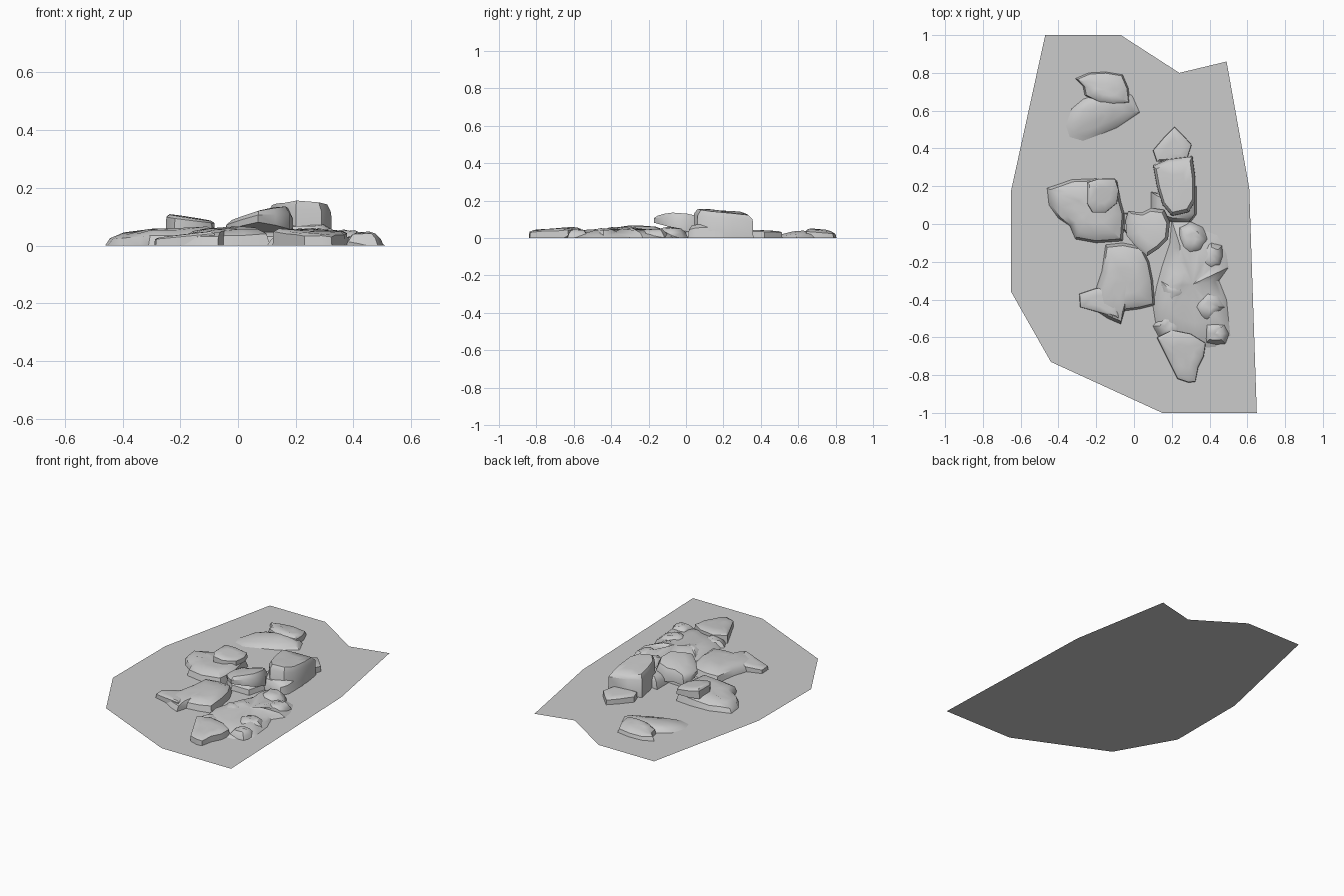
import bpy, bmesh, math, random
from mathutils import Vector

cube = bpy.data.objects.get("Cube")
if cube:
    bpy.data.objects.remove(cube, do_unlink=True)

grey = bpy.data.materials.new("stone grey")
grey.use_nodes = True
colour = (0.6, 0.6, 0.6, 1)
grey.diffuse_color = colour
grey.node_tree.nodes["Principled BSDF"].inputs["Base Color"].default_value = colour

DOME = ((1, 0), (0.93, 0.62), (0.72, 0.92), (0.38, 1))
BLOCK = ((1, 0), (0.98, 0.8), (0.85, 0.97), (0.45, 1))
LOW = ((1, 0), (0.85, 0.5), (0.6, 0.85), (0.3, 1))


def finish(name, bm, angle=40):
    bmesh.ops.recalc_face_normals(bm, faces=bm.faces)
    mesh = bpy.data.meshes.new(name)
    bm.to_mesh(mesh)
    bm.free()
    mesh.materials.append(grey)
    obj = bpy.data.objects.new(name, mesh)
    bpy.context.collection.objects.link(obj)
    bpy.ops.object.select_all(action='DESELECT')
    obj.select_set(True)
    bpy.context.view_layer.objects.active = obj
    bpy.ops.object.shade_smooth_by_angle(angle=math.radians(angle))
    return obj


def rock(name, outline, centre, top, tilt=(0, 0), profile=DOME, lift=None, bump=0.0, seed=1):
    """Rings shrink from the outline to the centre and rise to a tilted top.
    lift(x, y) raises the underside of a stone resting on others."""
    rng = random.Random(seed)
    bm = bmesh.new()
    c = Vector(centre)
    rings = []
    for scale, rise in profile:
        ring = []
        for p in outline:
            q = c + (Vector(p) - c) * scale
            low = lift(*q) if lift else 0
            high = top + tilt[0] * (q.x - c.x) + tilt[1] * (q.y - c.y)
            high += rng.uniform(-bump, bump)
            ring.append(bm.verts.new((q.x, q.y, low + (high - low) * rise)))
        rings.append(ring)
    n = len(outline)
    for a, b in zip(rings, rings[1:]):
        for i in range(n):
            j = (i + 1) % n
            bm.faces.new((a[i], a[j], b[j], b[i]))
    peak = bm.verts.new((c.x, c.y, top))
    for i in range(n):
        bm.faces.new((rings[-1][i], rings[-1][(i + 1) % n], peak))
    if lift:
        bm.faces.new(rings[0][::-1])
    return finish(name, bm)


# Flat ground sheet
bm = bmesh.new()
corners = [(-.47, 1), (-.65, .18), (-.65, -.36), (-.44, -.73), (.15, -1),
           (.65, -1), (.61, .19), (.49, .86), (.24, .8), (-.07, 1)]
bm.faces.new([bm.verts.new((x, y, 0)) for x, y in corners])
finish("ground_sheet", bm)

# Lone rock at the back: a ridge behind a low apron
rock("back_rock_apron",
     [(-.27, .66), (-.33, .61), (-.36, .52), (-.34, .46), (-.27, .44), (-.19, .47),
      (-.09, .51), (.03, .59), (-.01, .68), (-.1, .72)],
     (-.17, .6), .035, (.02, .1), LOW, bump=.004)
rock("back_rock_ridge",
     [(-.31, .77), (-.24, .8), (-.15, .805), (-.06, .79), (-.03, .72), (-.02, .64),
      (-.1, .63), (-.18, .64), (-.26, .68), (-.27, .73)],
     (-.15, .71), .045, (0, -.1), bump=.004, seed=2)

# Rocks on the right side with a slab on top
rock("right_rock",
     [(-.46, .19), (-.4, .21), (-.33, .235), (-.2, .24), (-.09, .23), (-.07, .12),
      (-.05, .05), (-.06, -.09), (-.2, -.1), (-.31, -.08), (-.34, -.01), (-.4, .03), (-.45, .1)],
     (-.23, .07), .058, (.08, 0), bump=.006, seed=3)
rock("right_slab",
     [(-.25, .22), (-.19, .24), (-.1, .24), (-.08, .18), (-.09, .11),
      (-.15, .06), (-.22, .06), (-.25, .11)],
     (-.16, .15), .097, (-.16, .02), BLOCK, lift=lambda x, y: .05)

# Centre boulder leaning over its neighbours
rock("centre_boulder",
     [(-.045, .02), (-.03, .07), (.04, .06), (.09, .085), (.16, .075), (.19, .01),
      (.18, -.08), (.13, -.13), (.07, -.17), (.01, -.12), (-.04, -.06)],
     (.08, -.03), .118, (.27, -.08), ((1, 0), (1, .55), (.85, .9), (.45, 1)),
     lift=lambda x, y: max(.02, .035 - .27 * y))
rock("centre_support",
     [(-.06, .06), (.08, .05), (.18, .02), (.15, -.1), (.02, -.1), (-.06, -.03)],
     (.06, 0), .05)

# Tall boulder and its small neighbours
rock("tall_boulder",
     [(.1, .31), (.18, .345), (.31, .36), (.325, .25), (.325, .12), (.29, .06),
      (.2, .04), (.15, .1), (.12, .2)],
     (.22, .19), .145, (-.06, -.09), BLOCK, bump=.004, seed=4)
rock("tall_boulder_skirt",
     [(.09, .17), (.15, .16), (.33, .2), (.33, .05), (.3, .01), (.2, .01), (.09, .05)],
     (.21, .09), .075, (.1, .1), bump=.005, seed=5)
rock("pointed_stone",
     [(.1, .39), (.16, .46), (.215, .515), (.26, .47), (.305, .42), (.28, .34), (.12, .33)],
     (.21, .4), .042, (0, -.05), BLOCK)

# Broad flat rock at the front
rock("front_flat_rock",
     [(-.15, -.11), (-.06, -.1), (.04, -.12), (.08, -.2), (.1, -.3), (.11, -.43), (.03, -.45),
      (-.05, -.46), (-.07, -.53), (-.14, -.5), (-.2, -.46), (-.2, -.34), (-.17, -.25)],
     (-.04, -.31), .06, (.06, .04), DOME, bump=.003, seed=6)
rock("front_flat_spur",
     [(-.29, -.37), (-.2, -.34), (-.1, -.33), (-.08, -.5), (-.18, -.47), (-.285, -.44)],
     (-.18, -.41), .04, (.12, 0), BLOCK)

# Long rubble bank at the front left
rock("rubble_bank",
     [(.2, .02), (.28, .02), (.36, -.03), (.44, -.06), (.49, -.16), (.5, -.23), (.45, -.3),
      (.49, -.4), (.5, -.5), (.51, -.59), (.43, -.65), (.33, -.66), (.22, -.64), (.12, -.56),
      (.1, -.43), (.12, -.33), (.15, -.22), (.19, -.1)],
     (.31, -.32), .047, (-.05, 0), LOW, bump=.014, seed=8)
for i, (x, y, size, height) in enumerate([
        (.3, -.08, .09, .055), (.41, -.17, .08, .048), (.2, -.36, .08, .055),
        (.39, -.44, .09, .048), (.43, -.58, .075, .045), (.19, -.54, .085, .04)]):
    spread = random.Random(i + 20)
    outline = []
    for k in range(8):
        r = size * spread.uniform(.75, 1.1)
        outline.append((x + r * math.cos(k * math.pi / 4), y + r * math.sin(k * math.pi / 4)))
    rock(f"rubble_stone_{i + 1}", outline, (x, y), height, (0, 0), LOW, bump=.006, seed=i)

# Stone at the front tip
rock("front_tip_stone",
     [(.12, -.6), (.16, -.68), (.2, -.76), (.23, -.82), (.29, -.84), (.325, -.835), (.34, -.76),
      (.37, -.7), (.38, -.63), (.3, -.58), (.2, -.56)],
     (.27, -.7), .05, (-.02, .07), BLOCK, bump=.003, seed=12)
